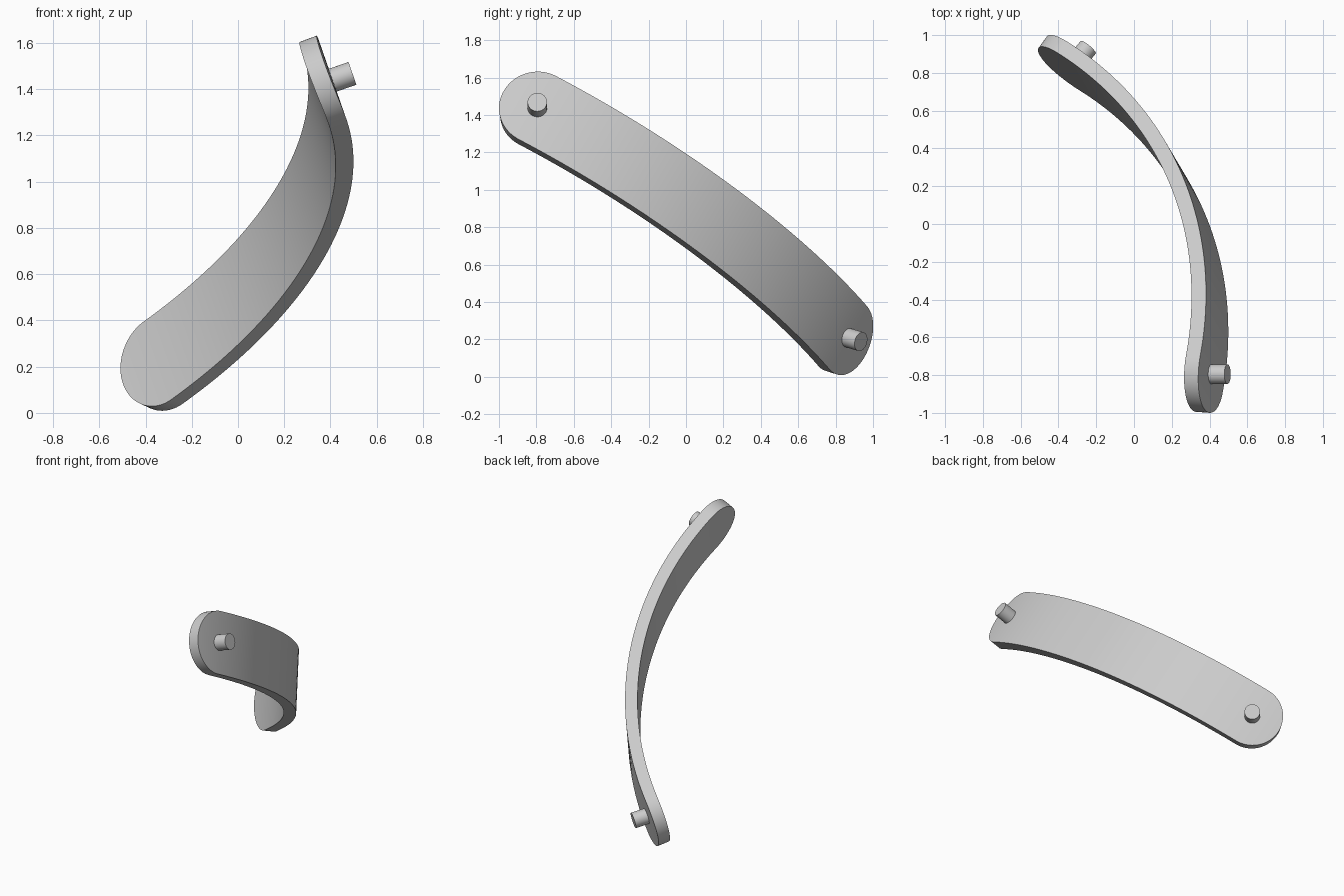
import bpy, bmesh
from math import sin, cos, pi, radians
from mathutils import Vector, Matrix

if "Cube" in bpy.data.objects:
    bpy.data.objects.remove(bpy.data.objects["Cube"])

# Frame of the bend: outward normal, bend axis (strap width) and tangent at the upper peg
N = Vector((0.944, 0, 0.33)).normalized()
W = Vector((-0.288, 0.487, 0.824))
W = (W - N * W.dot(N)).normalized()
T = W.cross(N)
START = Vector((0.41, -0.795, 1.439))
R, BEND = 2.224, radians(58.9)
HALF, THICK = 0.205, 0.08
PEG_R, PEG_L = 0.052, 0.09


def normal(a):
    return N * cos(a) + T * sin(a)


def place(a, v, depth):
    return START - N * R + normal(a) * (R - depth) + W * v


def smooth(ob):
    bpy.ops.object.select_all(action='DESELECT')
    ob.select_set(True)
    bpy.context.view_layer.objects.active = ob
    bpy.ops.object.shade_smooth_by_angle(angle=radians(35))


# Strap: round-ended plate bent around the axis
K, M = 20, 48
cap = [(HALF * cos(pi / 2 * i / K), HALF * sin(pi / 2 * i / K)) for i in range(K + 1)]
cols = [(-s / R, h) for s, h in cap]
cols += [(BEND * i / M, HALF) for i in range(1, M)]
cols += [(BEND + s / R, h) for s, h in reversed(cap)]

bm = bmesh.new()
rings = []
for a, h in cols:
    corners = ((h, 0), (-h, 0), (-h, THICK), (h, THICK))
    rings.append([bm.verts.new(place(a, v, d)) for v, d in corners])
for r0, r1 in zip(rings, rings[1:]):
    for j in range(4):
        k = (j + 1) % 4
        bm.faces.new((r0[j], r0[k], r1[k], r1[j]))
bmesh.ops.remove_doubles(bm, verts=bm.verts[:], dist=1e-5)
bmesh.ops.recalc_face_normals(bm, faces=bm.faces[:])
me = bpy.data.meshes.new("strap")
bm.to_mesh(me)
bm.free()
strap = bpy.data.objects.new("strap", me)
bpy.context.collection.objects.link(strap)
smooth(strap)

# Pegs: short pins standing on the outer face at each end
for name, a in (("upper_peg", 0), ("lower_peg", BEND)):
    sink = 0.02
    centre = place(a, 0, 0) + normal(a) * (PEG_L - sink) / 2
    bpy.ops.mesh.primitive_cylinder_add(
        vertices=48, radius=PEG_R, depth=PEG_L + sink, location=centre,
        rotation=normal(a).to_track_quat('Z', 'Y').to_euler())
    peg = bpy.context.object
    peg.name = name
    smooth(peg)
